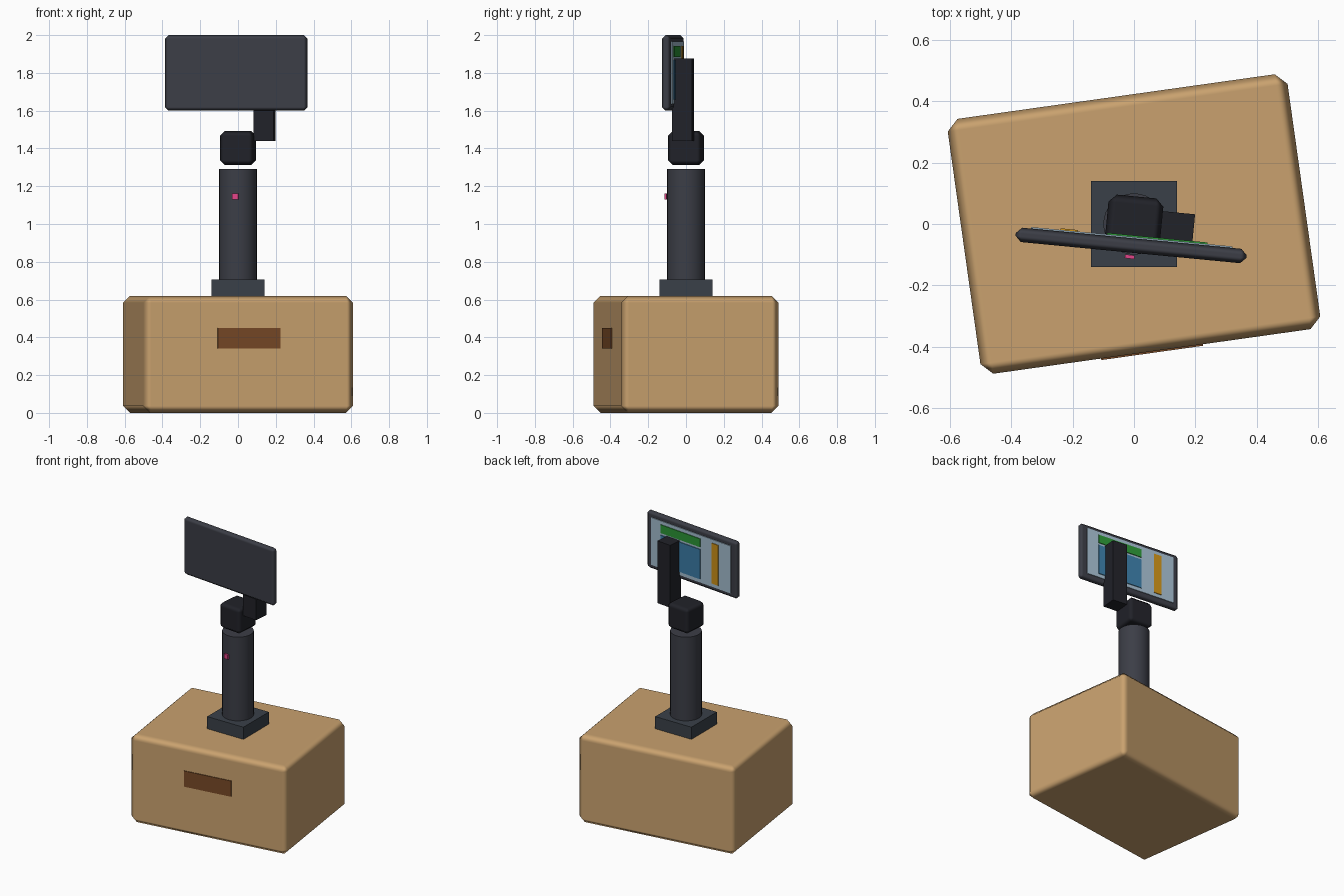
import bpy
from math import radians, sin, cos

if "Cube" in bpy.data.objects:
    bpy.data.objects.remove(bpy.data.objects["Cube"])


def material(name, rgb):
    m = bpy.data.materials.new(name)
    m.diffuse_color = (*[(c / 255) ** 2.2 for c in rgb], 1)
    m.use_nodes = True
    m.node_tree.nodes["Principled BSDF"].inputs["Base Color"].default_value = m.diffuse_color
    return m


TAN = material("cardboard", (200, 160, 110))
BROWN = material("dark_brown", (118, 74, 42))
SLATE = material("slate", (60, 66, 74))
DARK = material("dark_grey", (62, 64, 72))
BLACK = material("near_black", (38, 39, 45))
PALE = material("pale_blue", (165, 190, 208))
BLUE = material("blue", (62, 125, 168))
GREEN = material("green", (48, 150, 58))
ORANGE = material("orange", (205, 145, 30))
PINK = material("pink", (225, 70, 135))


def box(name, centre, size, mat, turn=0.0, bevel=0.0):
    """Box turned about z, with optional single chamfer shaded as a soft edge."""
    bpy.ops.mesh.primitive_cube_add(size=1, location=centre, rotation=(0, 0, radians(turn)))
    o = bpy.context.object
    o.name = name
    o.scale = size
    bpy.ops.object.transform_apply(location=False, rotation=False, scale=True)
    o.data.materials.append(mat)
    if bevel:
        bpy.ops.object.shade_smooth()
        b = o.modifiers.new("soft_edges", "BEVEL")
        b.width, b.segments, b.harden_normals = bevel, 1, True
    return o


def placed(origin, turn, x, y, z):
    """Point given in a frame turned about z at origin."""
    c, s = cos(radians(turn)), sin(radians(turn))
    return (origin[0] + c * x - s * y, origin[1] + s * x + c * y, z)


# Carton, with the hand slot on its front
CARTON_TURN = 8
box("carton", (0, 0, 0.31), (1.12, 0.84, 0.62), TAN, CARTON_TURN, 0.037)
box("hand_slot", placed((0, 0), CARTON_TURN, 0, -0.42, 0.395), (0.335, 0.01, 0.11), BROWN, CARTON_TURN)

# Base plate and column
box("base_plate", (0, 0, 0.6625), (0.28, 0.28, 0.085), SLATE)
bpy.ops.mesh.primitive_cylinder_add(vertices=32, radius=0.1, depth=0.59, location=(0, 0, 0.995))
column = bpy.context.object
column.name = "column"
column.data.materials.append(DARK)
bpy.ops.object.shade_smooth_by_angle()
box("indicator", (-0.014, -0.107, 1.146), (0.032, 0.012, 0.032), PINK, -7)

# Swivel head and arm
TURN = -5.5
box("swivel_head", (0, 0, 1.402), (0.18, 0.18, 0.18), BLACK, TURN, 0.025)
box("arm", (0.141, -0.016, 1.658), (0.107, 0.106, 0.435), BLACK, TURN)

# Monitor, with its display on the rear side
SCREEN = (-0.0095, -0.07)
box("monitor_case", (*SCREEN, 1.8), (0.757, 0.047, 0.4), DARK, TURN, 0.019)
for name, x, y, z0, z1, width, mat in (
    ("display", 0.0, 0.0235, 1.635, 1.966, 0.66, PALE),
    ("window_tile", 0.083, 0.0285, 1.66, 1.868, 0.33, BLUE),
    ("header_tile", 0.083, 0.0285, 1.884, 1.942, 0.33, GREEN),
    ("side_tile", -0.206, 0.0285, 1.66, 1.942, 0.056, ORANGE),
):
    box(name, placed(SCREEN, TURN, x, y, (z0 + z1) / 2), (width, 0.01, z1 - z0), mat, TURN)
